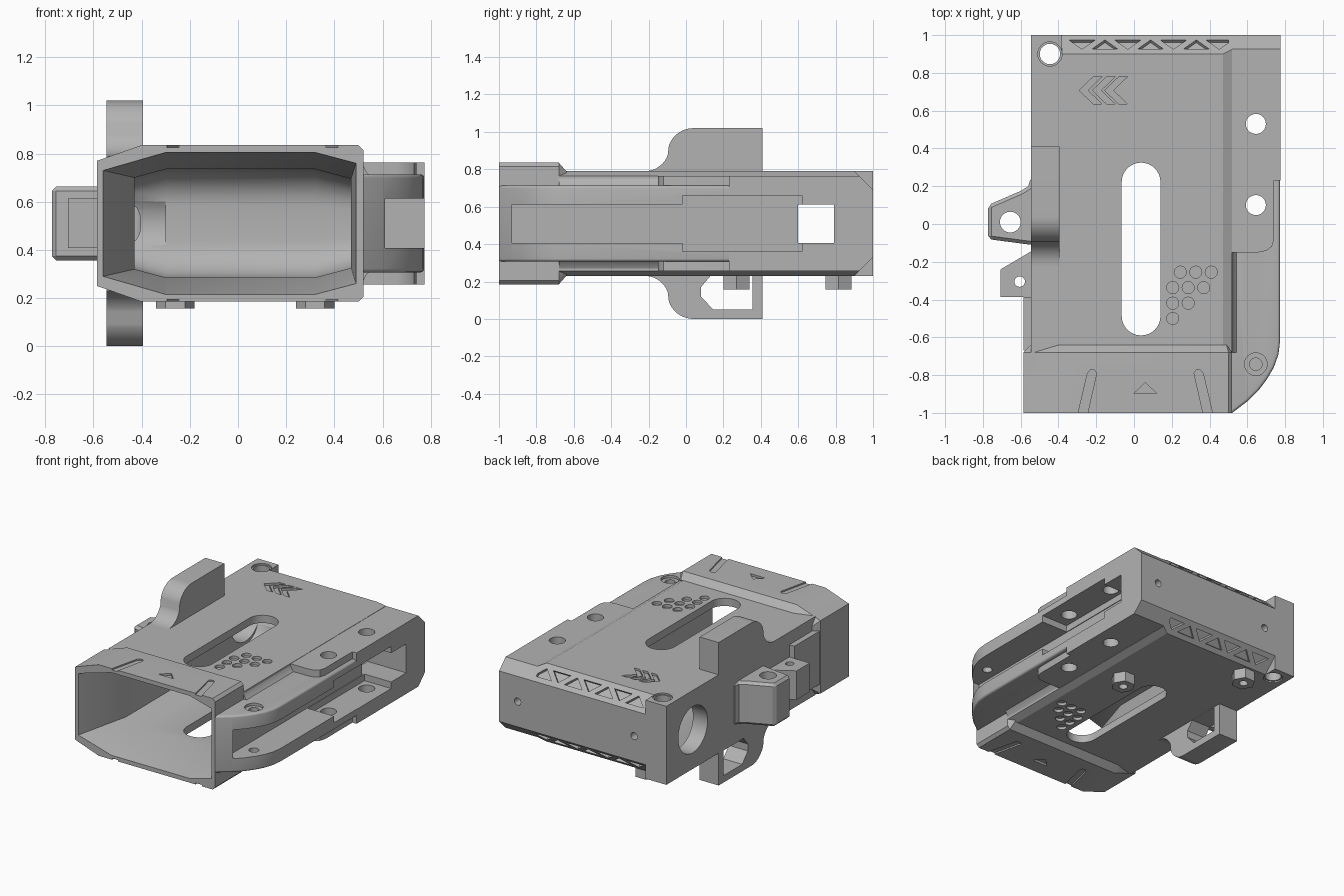
import bpy, bmesh, math
from mathutils import Matrix, Vector

if "Cube" in bpy.data.objects:
    bpy.data.objects.remove(bpy.data.objects["Cube"], do_unlink=True)

grey = bpy.data.materials.new("plain grey")
grey.use_nodes = True
colour = (0.45, 0.45, 0.45, 1)
grey.diffuse_color = colour
grey.node_tree.nodes["Principled BSDF"].inputs["Base Color"].default_value = colour

MID = 0.51  # height of the mirror plane
FLIP = Matrix.Translation((0, 0, 2 * MID)) @ Matrix.Scale(-1, 4, (0, 0, 1))
helpers = []


def loft(name, rings, matrix=None):
    """Closed solid through rings of equal point count."""
    bm = bmesh.new()
    vs = [[bm.verts.new(p) for p in ring] for ring in rings]
    n = len(vs[0])
    bm.faces.new(vs[0])
    bm.faces.new(vs[-1])
    for a, b in zip(vs, vs[1:]):
        for i in range(n):
            bm.faces.new((a[i], a[(i + 1) % n], b[(i + 1) % n], b[i]))
    if matrix:
        bm.transform(matrix)
    bmesh.ops.recalc_face_normals(bm, faces=bm.faces)
    mesh = bpy.data.meshes.new(name)
    bm.to_mesh(mesh)
    bm.free()
    mesh.materials.append(grey)
    ob = bpy.data.objects.new(name, mesh)
    bpy.context.collection.objects.link(ob)
    return ob


def prism(name, pts, axis, lo, hi, matrix=None):
    """Extrude a 2D outline along x (y,z), y (x,z) or z (x,y)."""
    def place(p, d):
        return {"x": (d, *p), "y": (p[0], d, p[1]), "z": (*p, d)}[axis]
    return loft(name, [[place(p, d) for p in pts] for d in (lo, hi)], matrix)


def arc(cx, cy, r, a0=0, a1=360, n=32):
    full = abs(a1 - a0) == 360
    steps = n if full else n - 1
    angles = [math.radians(a0 + (a1 - a0) * i / steps) for i in range(n)]
    return [(cx + r * math.cos(a), cy + r * math.sin(a)) for a in angles]


def rect(a0, a1, b0, b1):
    return [(a0, b0), (a1, b0), (a1, b1), (a0, b1)]


def cutter(*args, **kw):
    ob = prism("cutter", *args, **kw)
    ob.hide_render = True
    helpers.append(ob)
    return ob


def both(pts, lo, hi, axis="z", matrix=Matrix()):
    """The same cutter on the top and the bottom."""
    return [cutter(pts, axis, lo, hi, matrix=m @ matrix) for m in (Matrix(), FLIP)]


def boolean(ob, others, op="DIFFERENCE"):
    for other in others:
        mod = ob.modifiers.new("cut", "BOOLEAN")
        mod.operation, mod.object, mod.solver = op, other, "EXACT"


def bevel(ob, width, segments, angle=60):
    mod = ob.modifiers.new("bevel", "BEVEL")
    mod.width, mod.segments, mod.angle_limit = width, segments, math.radians(angle)


def mirrored(half):
    return half + [(x, 2 * MID - z) for x, z in reversed(half)]


# Main shell: long box joined with a flared collar
shell = prism("shell", mirrored([(-0.545, 0.79), (0.47, 0.79), (0.52, 0.765), (0.52, 0.75),
                                 (0.535, 0.72), (0.56, 0.7)]), "y", -0.68, 1)
outline = mirrored([(-0.585, 0.77), (-0.4, 0.835), (0.5, 0.835), (0.52, 0.815)])


def collar_ring(y, s):
    return [(x if s == 1 else max(min(x, 0.49), -0.545), y, MID + (z - MID) * s) for x, z in outline]


collar = loft("collar", [collar_ring(-1, 1), collar_ring(-0.68, 1), collar_ring(-0.64, 0.86)])
helpers.append(collar)
boolean(shell, [collar], "UNION")

# Cavity: tapered mouth, straight middle, rounded rear
mouth = mirrored([(-0.56, 0.73), (-0.3, 0.805), (0.32, 0.805), (0.49, 0.76)])
throat = mirrored([(-0.43, 0.7), (-0.3, 0.735), (0.32, 0.735), (0.47, 0.695)])
rings = [[(x, -1.001, z) for x, z in mouth], [(x, -0.65, z) for x, z in throat]]
for a in range(0, 91, 15):
    t = math.radians(a)
    s = 0.32 + 0.68 * math.cos(t)
    rings.append([(x, 0.69 + 0.15 * math.sin(t), MID + (z - MID) * s) for x, z in throat])
cavity = loft("cutter", rings)
helpers.append(cavity)

# Rear chamfers shared by shell and rail
chamfers = both([(0.88, 0.81), (1.02, 0.67), (1.02, 0.81)], -0.38, 0.85, axis="x")

cuts = [cavity] + chamfers
# Long window, round side port, corner bolt hole and rear pin holes
cuts.append(cutter(arc(0.0375, 0.2225, 0.1025, 0, 180, 17)
                   + arc(0.0375, -0.4875, 0.1025, 180, 360, 17), "z", -0.1, 1.1))
cuts.append(cutter(arc(0.7, MID, 0.165, n=48), "x", -0.7, -0.3))
cuts.append(cutter(arc(-0.445, 0.9, 0.054), "z", -0.1, 1.1))
cuts += both(arc(-0.445, 0.9, 0.064), 0.78, 0.9)
cuts.append(cutter(arc(-0.29, MID, 0.026, n=16), "y", 0.93, 1.1))

# Triangle row on the rear chamfers
tilt = Matrix.Translation((0, 0.95, 0.74)) @ Matrix.Rotation(math.radians(-45), 4, "X")
for i in range(7):
    s = 1 if i % 2 == 0 else -1
    cx = -0.275 + 0.121 * i
    cuts += both([(cx - 0.07, 0.035 * s), (cx + 0.07, 0.035 * s), (cx, -0.035 * s)],
                 -0.02, 0.05, matrix=tilt)

# Dimple cluster
for y, xs in ((-0.255, (0.245, 0.327, 0.409)), (-0.337, (0.205, 0.287, 0.369)),
              (-0.419, (0.205, 0.287)), (-0.5, (0.205,))):
    for x in xs:
        cuts += both(arc(x, y, 0.032, n=20), 0.77, 0.85)

# Chevrons on the top only
for x in (-0.29, -0.22, -0.155):
    cuts.append(cutter([(x, 0.707), (x + 0.075, 0.78), (x + 0.12, 0.78), (x + 0.045, 0.707),
                        (x + 0.12, 0.635), (x + 0.075, 0.635)], "z", 0.775, 0.85))

# Collar grooves and arrow
for s in (1, -1):
    groove = [(0.06 + s * (x - 0.06), y) for x, y in
              [(0.37, -1.02), (0.42, -1.02), (0.366, -0.79), (0.352, -0.774),
               (0.33, -0.772), (0.318, -0.79)]]
    cuts += both(groove, 0.825, 0.9)
cuts += both([(0, -0.897), (0.12, -0.897), (0.06, -0.84)], 0.82, 0.9)

# Side window through rail and shell
window = cutter(rect(0.6, 0.79, 0.407, 0.613), "x", 0.4, 0.9)
boolean(shell, cuts + [window])

# Side rail: low curved front, taller rear block
low_rail = prism("rail_front", [(0.5, -1), (0.52, -1), (0.605, -0.935), (0.66, -0.88),
                                (0.705, -0.82), (0.74, -0.76), (0.765, -0.69), (0.773, -0.62),
                                (0.773, 0.3), (0.5, 0.3)], "z", 0.307, 0.713)
bevel(low_rail, 0.04, 4)
high_rail = prism("rail_rear", [(0.5, -0.15), (0.66, -0.15), (0.7, -0.142), (0.73, -0.12),
                                (0.742, -0.08), (0.742, 0.23), (0.775, 0.23), (0.775, 1),
                                (0.5, 1)], "z", 0.257, 0.763)
channel = [cutter(rect(-0.93, 0.7, 0.407, 0.613), "x", 0.56, 0.9),
           cutter(rect(-0.02, 0.62, 0.36, 0.66), "x", 0.565, 0.91), window]
holes = [cutter(arc(0.645, y, 0.053), "z", -0.1, 1.1) for y in (0.1, 0.53)]
screw = [cutter(arc(0.645, -0.742, 0.06), "z", 0.695, 0.9),
         cutter(arc(0.645, -0.742, 0.033), "z", 0.34, 0.8)]
boolean(low_rail, channel + holes + screw)
boolean(high_rail, channel + holes + chamfers
        + [cutter(arc(0.63, MID, 0.026, n=16), "y", 0.93, 1.1)])

# Curved fins above and below
fin = (arc(-0.22, 0.92, 0.13, -90, -20, 10) + arc(0.04, 0.88, 0.14, 160, 90, 10)
       + [(0.41, 1.02), (0.41, 0.785), (-0.22, 0.785)])
prism("upper_fin", fin, "x", -0.545, -0.395)
lower_fin = prism("lower_fin", fin, "x", -0.545, -0.395, FLIP)
boolean(lower_fin, [cutter([(0.08, 0.12), (0.145, 0.05), (0.355, 0.05), (0.355, 0.229),
                            (0.13, 0.229), (0.08, 0.17)], "x", -0.7, -0.3)])

# Side lugs with pin holes, and the low side pad
large_lug = prism("large_lug", [(-0.5, 0.25), (-0.545, 0.25), (-0.56, 0.2), (-0.6, 0.175),
                                (-0.773, 0.1), (-0.773, -0.08), (-0.545, -0.11),
                                (-0.5, -0.11)], "z", 0.357, 0.663)
bevel(large_lug, 0.018, 1, 65)
boolean(large_lug, [cutter(arc(-0.655, 0.01, 0.055), "z", -0.1, 1.1)])
small_lug = prism("small_lug", [(-0.5, -0.145), (-0.545, -0.145), (-0.706, -0.24),
                                (-0.706, -0.387), (-0.5, -0.387)], "z", 0.407, 0.613)
boolean(small_lug, [cutter(arc(-0.605, -0.305, 0.028, n=20), "z", -0.1, 1.1)])
prism("side_pad", rect(-0.585, -0.5, -0.67, -0.387), "z", 0.32, 0.7)

# Hexagonal bosses underneath
for label, x, y in (("rear", -0.26, 0.815), ("middle", 0.32, 0.27)):
    boss = prism(label + "_boss", arc(x, y, 0.08, n=6), "z", 0.157, 0.24)
    boolean(boss, [cutter(arc(x, y, 0.03, n=20), "z", 0.1, 0.22)])

# Apply modifiers, shade and tidy the helpers away
bpy.context.view_layer.update()
graph = bpy.context.evaluated_depsgraph_get()
parts = [o for o in bpy.context.collection.objects
         if o.type == "MESH" and o not in helpers and grey.name in o.data.materials]
final = [(o, bpy.data.meshes.new_from_object(o.evaluated_get(graph))) for o in parts]
for ob, mesh in final:
    ob.modifiers.clear()
    ob.data = mesh
    mesh.shade_smooth()
    mesh.set_sharp_from_angle(angle=math.radians(25))
for ob in helpers:
    bpy.data.objects.remove(ob, do_unlink=True)
